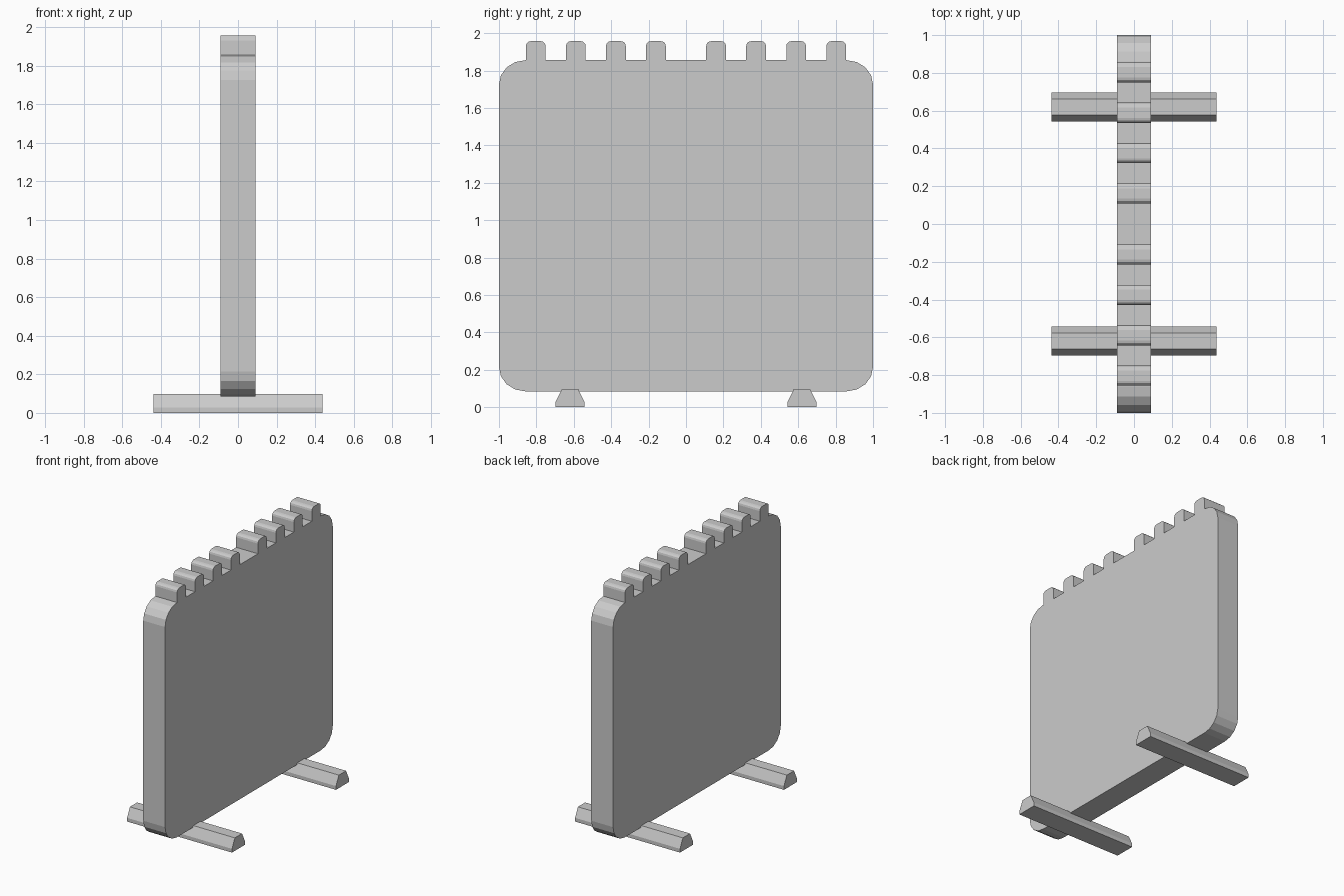
import bpy, bmesh
from math import sin, cos, pi

if "Cube" in bpy.data.objects:
    bpy.data.objects.remove(bpy.data.objects["Cube"])


def extrude_profile(name, profile, half_width):
    """Extrude a closed (y, z) outline symmetrically along x."""
    bm = bmesh.new()
    face = bm.faces.new([bm.verts.new((-half_width, y, z)) for y, z in profile])
    moved = bmesh.ops.extrude_face_region(bm, geom=[face])["geom"]
    verts = [v for v in moved if isinstance(v, bmesh.types.BMVert)]
    bmesh.ops.translate(bm, verts=verts, vec=(2 * half_width, 0, 0))
    bmesh.ops.recalc_face_normals(bm, faces=bm.faces)
    mesh = bpy.data.meshes.new(name)
    bm.to_mesh(mesh)
    bm.free()
    obj = bpy.data.objects.new(name, mesh)
    bpy.context.collection.objects.link(obj)
    return obj


def arc(cy, cz, ry, rz, start, end, steps):
    """Points on an elliptical arc, angles in quarter turns."""
    angles = [(start + (end - start) * i / steps) * pi / 2 for i in range(steps + 1)]
    return [(cy + ry * cos(a), cz + rz * sin(a)) for a in angles]


BOTTOM, TOP, TOOTH_TOP = 0.085, 1.855, 1.957
RY, RZ = 0.14, 0.13

# Right half of the board outline, from bottom to top
half = arc(1 - RY, BOTTOM + RZ, RY, RZ, -1, 0, 4)
half += arc(1 - RY, TOP - RZ, RY, RZ, 0, 1, 4)

# Rounded teeth along the top edge, leaving a wider gap in the middle
w, r = 0.053, 0.026
for c in (0.803, 0.589, 0.375, 0.161):
    half.append((c + w, TOP))
    half += arc(c + w - r, TOOTH_TOP - r, r, r, 0, 1, 3)
    half += arc(c - w + r, TOOTH_TOP - r, r, r, 1, 2, 3)
    half.append((c - w, TOP))

# Board: half outline plus its mirror image
extrude_profile("board", half + [(-y, z) for y, z in reversed(half)], 0.091)

# Feet: two tapered bars across the bottom
for side, label in ((-1, "front_foot"), (1, "back_foot")):
    section = [(-0.077, 0), (0.077, 0), (0.077, 0.028),
               (0.043, 0.098), (-0.043, 0.098), (-0.077, 0.028)]
    extrude_profile(label, [(side * 0.62 + y, z) for y, z in section], 0.438)
